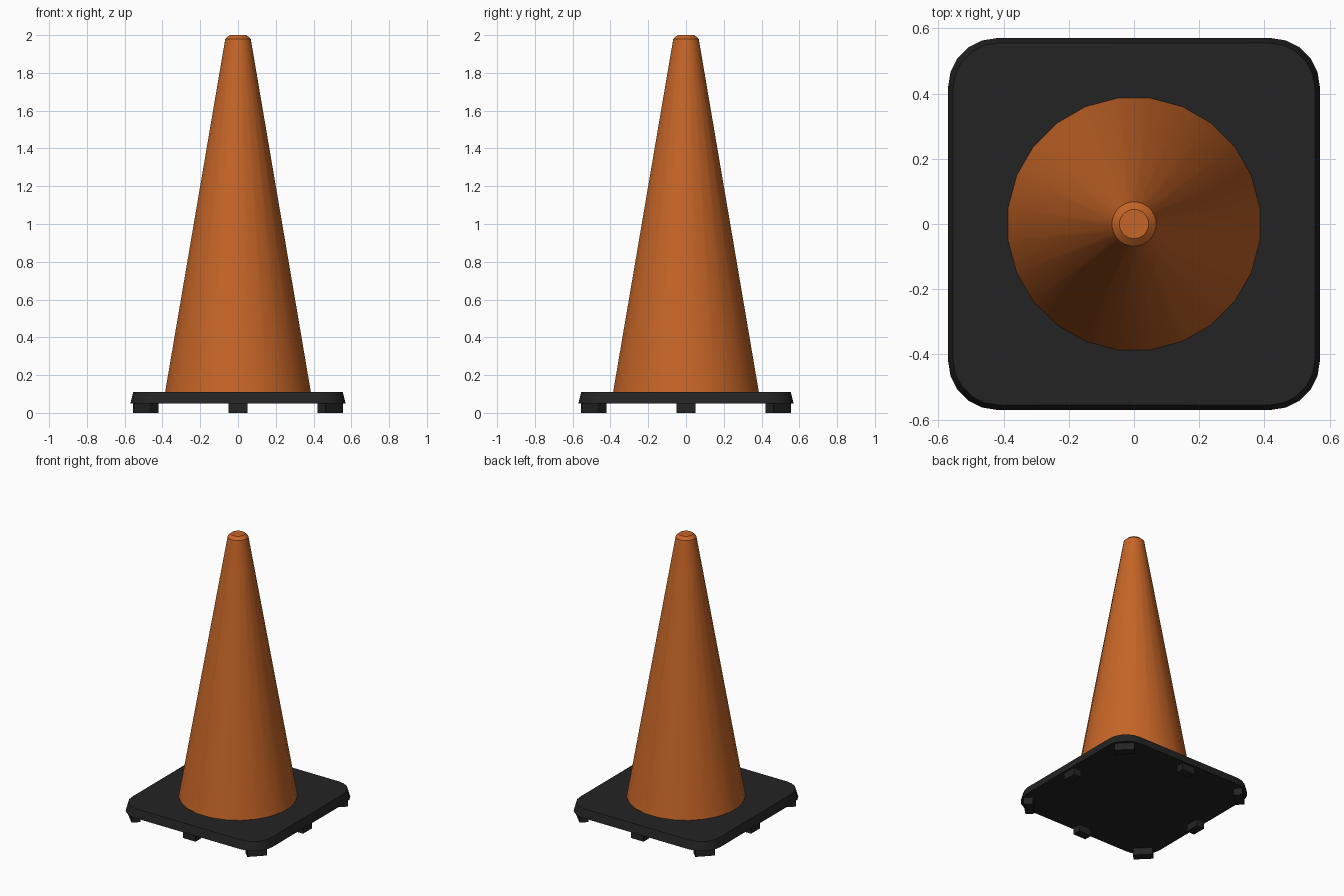
import bpy
import bmesh
from math import sin, cos, pi, radians
from mathutils import Matrix

cube = bpy.data.objects.get("Cube")
if cube:
    bpy.data.objects.remove(cube, do_unlink=True)


def make_material(name, rgb):
    mat = bpy.data.materials.new(name)
    mat.use_nodes = True
    mat.diffuse_color = (*rgb, 1)
    mat.node_tree.nodes["Principled BSDF"].inputs["Base Color"].default_value = (*rgb, 1)
    return mat


orange = make_material("orange_plastic", (0.56, 0.13, 0.02))
black = make_material("black_rubber", (0.017, 0.017, 0.017))


def add_object(name, bm, mat):
    bmesh.ops.recalc_face_normals(bm, faces=bm.faces[:])
    mesh = bpy.data.meshes.new(name)
    bm.to_mesh(mesh)
    bm.free()
    mesh.materials.append(mat)
    obj = bpy.data.objects.new(name, mesh)
    bpy.context.collection.objects.link(obj)
    return obj


def smooth(obj, angle):
    bpy.ops.object.select_all(action="DESELECT")
    obj.select_set(True)
    bpy.context.view_layer.objects.active = obj
    bpy.ops.object.shade_smooth_by_angle(angle=radians(angle))


def loft(rings):
    """Skin a stack of equal-length point loops and cap both ends."""
    bm = bmesh.new()
    loops = [[bm.verts.new(p) for p in ring] for ring in rings]
    n = len(loops[0])
    for low, high in zip(loops, loops[1:]):
        for i in range(n):
            j = (i + 1) % n
            bm.faces.new((low[i], low[j], high[j], high[i]))
    bm.faces.new(loops[0])
    bm.faces.new(loops[-1])
    return bm


def circle(radius, z, sides=24):
    turns = [2 * pi * (i + 0.5) / sides for i in range(sides)]
    return [(radius * cos(a), radius * sin(a), z) for a in turns]


def rounded_square(half, radius, z, steps=5):
    points = []
    for corner in range(4):
        mid = pi / 4 + corner * pi / 2
        cx = (half - radius) * (1 if cos(mid) > 0 else -1)
        cy = (half - radius) * (1 if sin(mid) > 0 else -1)
        for i in range(steps + 1):
            a = corner * pi / 2 + i * pi / 2 / steps
            points.append((cx + radius * cos(a), cy + radius * sin(a), z))
    return points


# Tapered cone with a chamfered tip
cone = add_object("cone_body", loft([
    circle(0.39, 0.105), circle(0.068, 1.98), circle(0.045, 2.0)]), orange)
smooth(cone, 30)

# Square base plate with rounded corners and sloped sides
base = add_object("base_plate", loft([
    rounded_square(0.57, 0.15, 0.05), rounded_square(0.555, 0.14, 0.11)]), black)
smooth(base, 30)

# Feet: one at each corner and one midway along each side
for i in range(8):
    is_corner = i % 2 == 1
    distance = 0.689 if is_corner else 0.525
    length = 0.13 if is_corner else 0.10
    bm = bmesh.new()
    placement = (Matrix.Rotation(i * pi / 4, 4, "Z")
                 @ Matrix.Translation((distance, 0, 0.0275))
                 @ Matrix.Diagonal((0.06, length, 0.055, 1)))
    bmesh.ops.create_cube(bm, size=1, matrix=placement)
    add_object(("corner_foot_" if is_corner else "side_foot_") + str(i // 2 + 1), bm, black)
